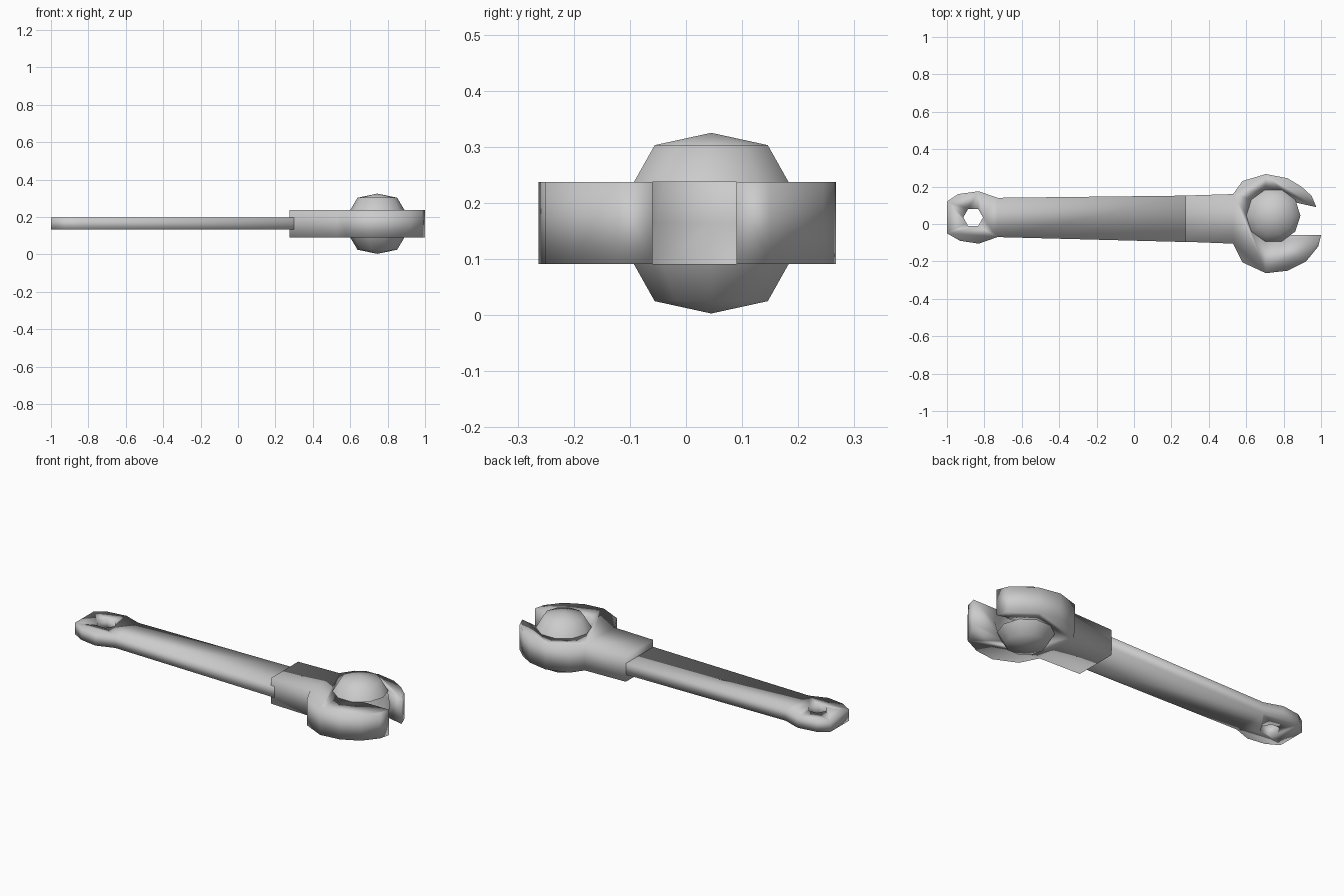
import bpy, bmesh, math

cube = bpy.data.objects.get("Cube")
if cube:
    bpy.data.objects.remove(cube, do_unlink=True)

# Single brushed steel colour
steel = bpy.data.materials.new("steel_grey")
steel.use_nodes = True
STEEL = (0.6, 0.6, 0.6, 1)
steel.diffuse_color = STEEL
steel.node_tree.nodes["Principled BSDF"].inputs["Base Color"].default_value = STEEL


def add_object(name, bm):
    """Turn a bmesh into a smooth shaded steel object."""
    for face in bm.faces:
        face.smooth = True
    mesh = bpy.data.meshes.new(name)
    bm.to_mesh(mesh)
    bm.free()
    mesh.materials.append(steel)
    obj = bpy.data.objects.new(name, mesh)
    bpy.context.scene.collection.objects.link(obj)
    return obj


def plate(name, outline, low, high):
    """Extrude a flat outline between two heights."""
    bm = bmesh.new()
    base = bm.faces.new([bm.verts.new((x, y, low)) for x, y in outline])
    top = bmesh.ops.extrude_face_region(bm, geom=[base])["geom"]
    for v in top:
        if isinstance(v, bmesh.types.BMVert):
            v.co.z = high
    bmesh.ops.recalc_face_normals(bm, faces=bm.faces)
    return add_object(name, bm)


def cut(target, cutter):
    """Subtract a hidden cutter from the target."""
    mod = target.modifiers.new(cutter.name, "BOOLEAN")
    mod.operation = "DIFFERENCE"
    mod.solver = "EXACT"
    mod.object = cutter
    cutter.hide_render = True
    cutter.hide_viewport = True


CENTRE = (0.745, 0.045, 0.164)
HALF = 0.073   # half thickness of the head


def ball_mesh():
    """Low-poly round boss, turned about a vertical axis."""
    upper = [(0, 0.161), (0.106, 0.139), (0.145, HALF), (0.162, 0)]
    profile = upper + [(r, -z) for r, z in reversed(upper[:-1])]
    bm = bmesh.new()
    verts = [bm.verts.new((r, 0, z)) for r, z in profile]
    edges = [bm.edges.new(pair) for pair in zip(verts, verts[1:])]
    bmesh.ops.spin(bm, geom=verts + edges, cent=(0, 0, 0), axis=(0, 0, 1),
                   angle=math.tau, steps=10)
    bmesh.ops.remove_doubles(bm, verts=bm.verts, dist=0.001)
    bmesh.ops.recalc_face_normals(bm, faces=bm.faces)
    bmesh.ops.translate(bm, verts=bm.verts, vec=CENTRE)
    return bm


# Handle with a rounded end
handle = plate("handle", [
    (-1, 0.12), (-0.94, 0.16), (-0.83, 0.175), (-0.73, 0.14), (0.3, 0.152),
    (0.3, -0.097), (-0.73, -0.07), (-0.83, -0.105), (-0.93, -0.09), (-1, -0.05)],
    0.132, 0.196)

# Hexagonal hanging hole
hexagon = [(-0.86 + 0.053 * math.cos(i * math.pi / 3),
            0.035 + 0.053 * math.sin(i * math.pi / 3)) for i in range(6)]
cut(handle, plate("hole_cutter", hexagon, 0, 0.3))

# Open jaw head
head = plate("jaw_head", [
    (0.275, 0.152), (0.53, 0.16), (0.58, 0.23), (0.705, 0.267), (0.82, 0.245),
    (0.895, 0.2), (0.95, 0.15), (0.975, 0.09), (0.82, 0.125),
    (0.81, -0.06), (1, -0.06), (0.985, -0.12), (0.92, -0.2), (0.82, -0.25),
    (0.705, -0.263), (0.58, -0.205), (0.53, -0.105), (0.275, -0.095)],
    CENTRE[2] - HALF, CENTRE[2] + HALF)

# Hollow behind the jaws
cut(head, add_object("hollow_cutter", ball_mesh()))

# Domes above and below the hollow
bm = ball_mesh()
middle = [f for f in bm.faces
          if abs(f.calc_center_median().z - CENTRE[2]) < HALF]
bmesh.ops.delete(bm, geom=middle, context="FACES")
add_object("domes", bm)
